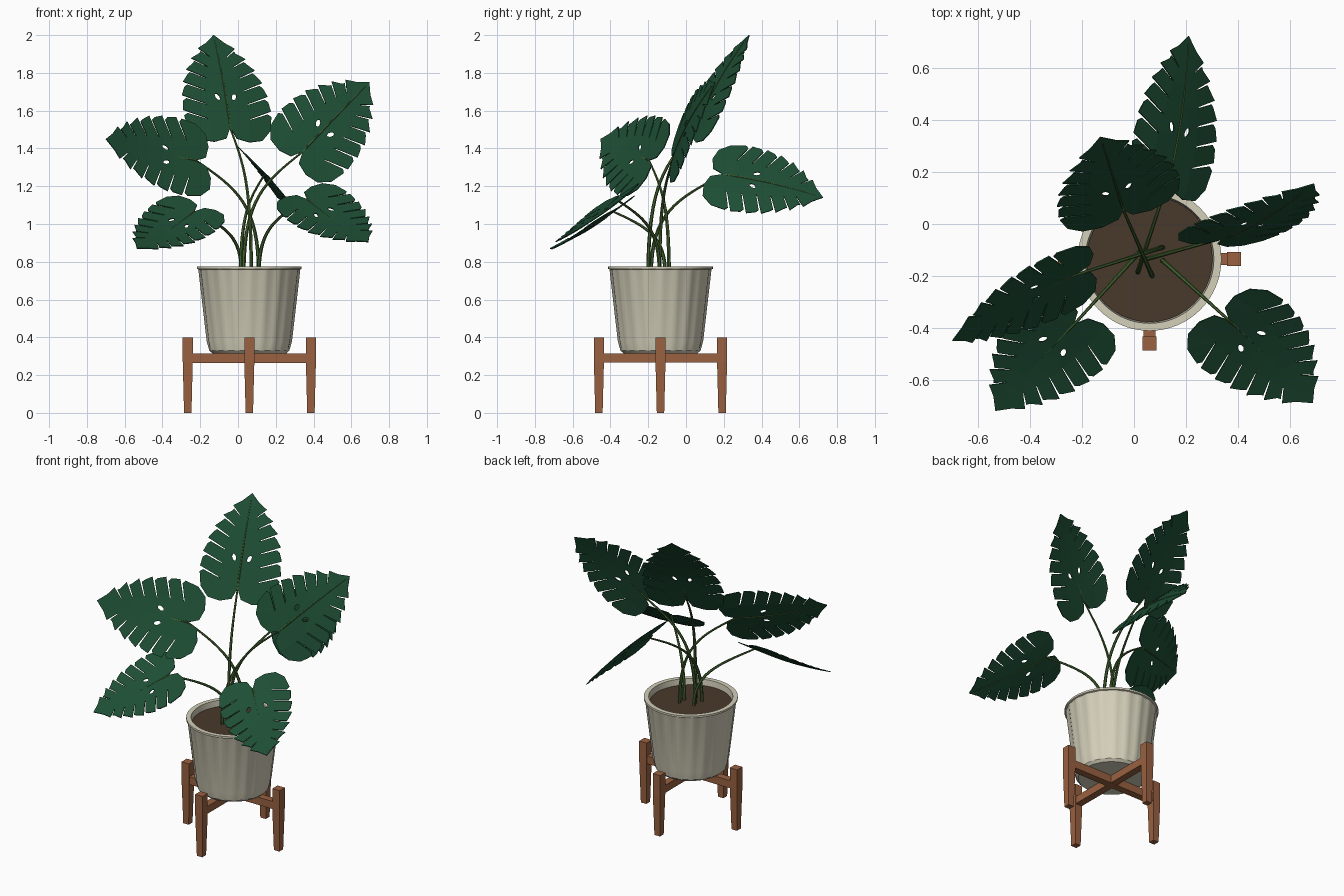
import bpy, bmesh, math
from mathutils import Vector

cube = bpy.data.objects.get("Cube")
if cube:
    bpy.data.objects.remove(cube, do_unlink=True)


def material(name, rgb):
    m = bpy.data.materials.new(name)
    m.use_nodes = True
    m.diffuse_color = (*rgb, 1)
    bsdf = next(n for n in m.node_tree.nodes if n.type == "BSDF_PRINCIPLED")
    bsdf.inputs["Base Color"].default_value = (*rgb, 1)
    bsdf.inputs["Roughness"].default_value = 0.7
    return m


LEAF = material("leaf green", (0.0125, 0.075, 0.034))
STEM = material("stem green", (0.055, 0.12, 0.028))
POT = material("stone glaze", (0.66, 0.63, 0.49))
WOOD = material("warm wood", (0.32, 0.12, 0.052))
SOIL = material("soil brown", (0.066, 0.041, 0.025))

CX, CY = 0.06, -0.135      # centre of the pot and stand


def select(ob):
    bpy.ops.object.select_all(action="DESELECT")
    ob.select_set(True)
    bpy.context.view_layer.objects.active = ob


def finish(bm, name, mat):
    bmesh.ops.recalc_face_normals(bm, faces=bm.faces)
    me = bpy.data.meshes.new(name)
    bm.to_mesh(me)
    bm.free()
    ob = bpy.data.objects.new(name, me)
    bpy.context.collection.objects.link(ob)
    me.materials.append(mat)
    return ob


# Fluted pot: a turned profile whose wall ripples between foot and rim
def make_pot():
    profile = [(0.195, 0.315, 0), (0.211, 0.33, 0.001), (0.222, 0.38, 0.004),
               (0.264, 0.75, 0.005), (0.268, 0.76, 0.002), (0.277, 0.763, 0),
               (0.277, 0.775, 0), (0.248, 0.775, 0), (0.243, 0.72, 0)]
    flutes, n = 20, 80
    bm = bmesh.new()
    rings = []
    for r, z, ripple in profile:
        ring = []
        for i in range(n):
            a = math.tau * i / n
            rr = r + ripple * math.cos(flutes * a)
            ring.append(bm.verts.new((CX + rr * math.cos(a), CY + rr * math.sin(a), z)))
        rings.append(ring)
    for lo, hi in zip(rings, rings[1:]):
        for i in range(n):
            j = (i + 1) % n
            bm.faces.new((lo[i], lo[j], hi[j], hi[i]))
    bm.faces.new(rings[0])
    bm.faces.new(rings[-1])
    select(finish(bm, "pot", POT))
    bpy.ops.object.shade_smooth_by_angle(angle=math.radians(30))


make_pot()
bm = bmesh.new()
bmesh.ops.create_cone(bm, cap_ends=True, segments=40, radius1=0.243, radius2=0.243, depth=0.02)
bmesh.ops.translate(bm, verts=bm.verts, vec=(CX, CY, 0.727))
finish(bm, "soil", SOIL)


# Wooden stand: four tapered legs and a crossed pair of rails
def box(name, centre, size, foot=1):
    bm = bmesh.new()
    bmesh.ops.create_cube(bm, size=1)
    for v in bm.verts:
        k = foot if v.co.z < 0 else 1
        scale = (size[0] * k, size[1] * k, size[2])
        v.co = [c + p * s for c, p, s in zip(centre, v.co, scale)]
    finish(bm, name, WOOD)


REACH = 0.326
for side, dx, dy in (("left", 1, 0), ("right", -1, 0), ("front", 0, -1), ("back", 0, 1)):
    x, y = CX + dx * REACH, CY + dy * REACH
    box(side + "_leg_top", (x, y, 0.335), (0.053, 0.053, 0.13))
    box(side + "_leg", (x, y, 0.135), (0.053, 0.053, 0.27), 0.74)
box("side_rail", (CX, CY, 0.29), (0.62, 0.046, 0.05))
box("front_rail", (CX, CY, 0.29), (0.046, 0.62, 0.049))


# Leaf blade in local units: u across, v from the notch (0) to the tip (1)
def half_width(v):
    return 0.42 * (1 - max(0, (v - 0.12) / 0.88) ** 2.5)


def half_outline():
    pts = [(0, 0.02), (0.05, -0.09), (0.17, -0.125), (0.30, -0.10), (0.39, 0.0)]
    for v in (0.18, 0.33, 0.47, 0.60, 0.72, 0.83):
        w = half_width(v)
        pts += [(w, v - 0.035), (w * 0.92, v - 0.012),
                (w * 0.47, v - 0.08), (w * 0.51, v - 0.065), (w * 1.01, v + 0.022)]
    pts += [(half_width(0.92), 0.91), (0, 1)]
    return pts + [(0, i / 8) for i in range(7, 0, -1)]


def lift(u, v):
    return 0.03 * math.sin(math.pi * max(v, -0.1)) - 0.12 * u * u


def make_leaf(name, tip, mid, across, hole, base):
    tip, mid, across, base = map(Vector, (tip, mid, across, base))
    along = tip - mid
    size = along.length
    along.normalize()
    across = (across - along * across.dot(along)).normalized()
    up = across.cross(along)

    def place(u, v, h=0):
        return mid + size * (across * u + along * v + up * (lift(u, v) + h))

    def loop(bm, pts):
        vs = [bm.verts.new((u, v, 0)) for u, v in pts]
        return [bm.edges.new((a, b)) for a, b in zip(vs, vs[1:] + vs[:1])]

    # Blade: fill each half around its oval hole, then bend it into place
    bm = bmesh.new()
    hu, hv = hole
    oval = [(hu + 0.022 * math.cos(a) + 0.01 * math.sin(a), hv + 0.034 * math.sin(a))
            for a in (math.tau * i / 10 for i in range(10))]
    for s in (1, -1):
        edges = loop(bm, [(s * u, v) for u, v in half_outline()])
        edges += loop(bm, [(s * u, v) for u, v in oval])
        bmesh.ops.triangle_fill(bm, use_beauty=True, use_dissolve=False,
                                edges=edges, normal=(0, 0, 1))
    bmesh.ops.remove_doubles(bm, verts=bm.verts, dist=0.0005)
    for v in bm.verts:
        v.co = place(v.co.x, v.co.y)
    blade = finish(bm, name + "_leaf", LEAF)
    solid = blade.modifiers.new("thickness", "SOLIDIFY")
    solid.thickness = 0.005
    solid.offset = 0

    # Stalk: rises from the soil, leans out to the notch, runs on as midrib
    end = place(0, 0.02, -0.004)
    knee = base + Vector((0, 0, (end.z - base.z) * 0.62))
    lean = knee.lerp(end, 0.35)
    path = []
    for i in range(17):
        t = i / 16
        k = 1 - t
        p = base * k**3 + knee * 3 * k * k * t + lean * 3 * k * t * t + end * t**3
        path.append((p, 0.0105 - 0.005 * t))
    for i in range(1, 9):
        path.append((place(0, 0.02 + 0.115 * i, 0.003), 0.0055 - 0.0004 * i))
    cu = bpy.data.curves.new(name + "_stem", "CURVE")
    cu.dimensions = "3D"
    cu.bevel_depth = 1
    cu.bevel_resolution = 1
    cu.use_fill_caps = True
    sp = cu.splines.new("POLY")
    sp.points.add(len(path) - 1)
    for pt, (p, r) in zip(sp.points, path):
        pt.co = (*p, 1)
        pt.radius = r
    stem = bpy.data.objects.new(name + "_stem", cu)
    bpy.context.collection.objects.link(stem)
    cu.materials.append(STEM)
    select(stem)
    bpy.ops.object.convert(target="MESH")
    bpy.ops.object.shade_smooth_by_angle(angle=math.radians(50))


NEAR, FAR = (0.10, 0.28), (0.08, 0.33)
make_leaf("top", (-0.13, 0.335, 2.0), (-0.04, 0.05, 1.5),
          (0.44, 0.16, 0), FAR, (0.07, -0.20, 0.73))
make_leaf("upper_left", (0.695, 0.155, 1.75), (0.335, -0.06, 1.375),
          (0.24, -0.03, -0.25), FAR, (0.03, -0.14, 0.73))
make_leaf("upper_right", (-0.70, -0.45, 1.45), (-0.215, -0.19, 1.335),
          (0.05, -0.22, -0.4), FAR, (0.11, -0.09, 0.73))
make_leaf("lower_right", (-0.535, -0.72, 0.87), (-0.225, -0.38, 1.07),
          (0.27, -0.19, -0.12), NEAR, (0.02, -0.11, 0.73))
make_leaf("lower_left", (0.69, -0.69, 0.905), (0.36, -0.365, 1.135),
          (0.27, 0.225, 0.125), NEAR, (0.11, -0.14, 0.73))
make_leaf("back", (0.21, 0.725, 1.14), (0.14, 0.185, 1.265),
          (0.24, -0.04, -0.27), FAR, (0.015, -0.185, 0.73))
